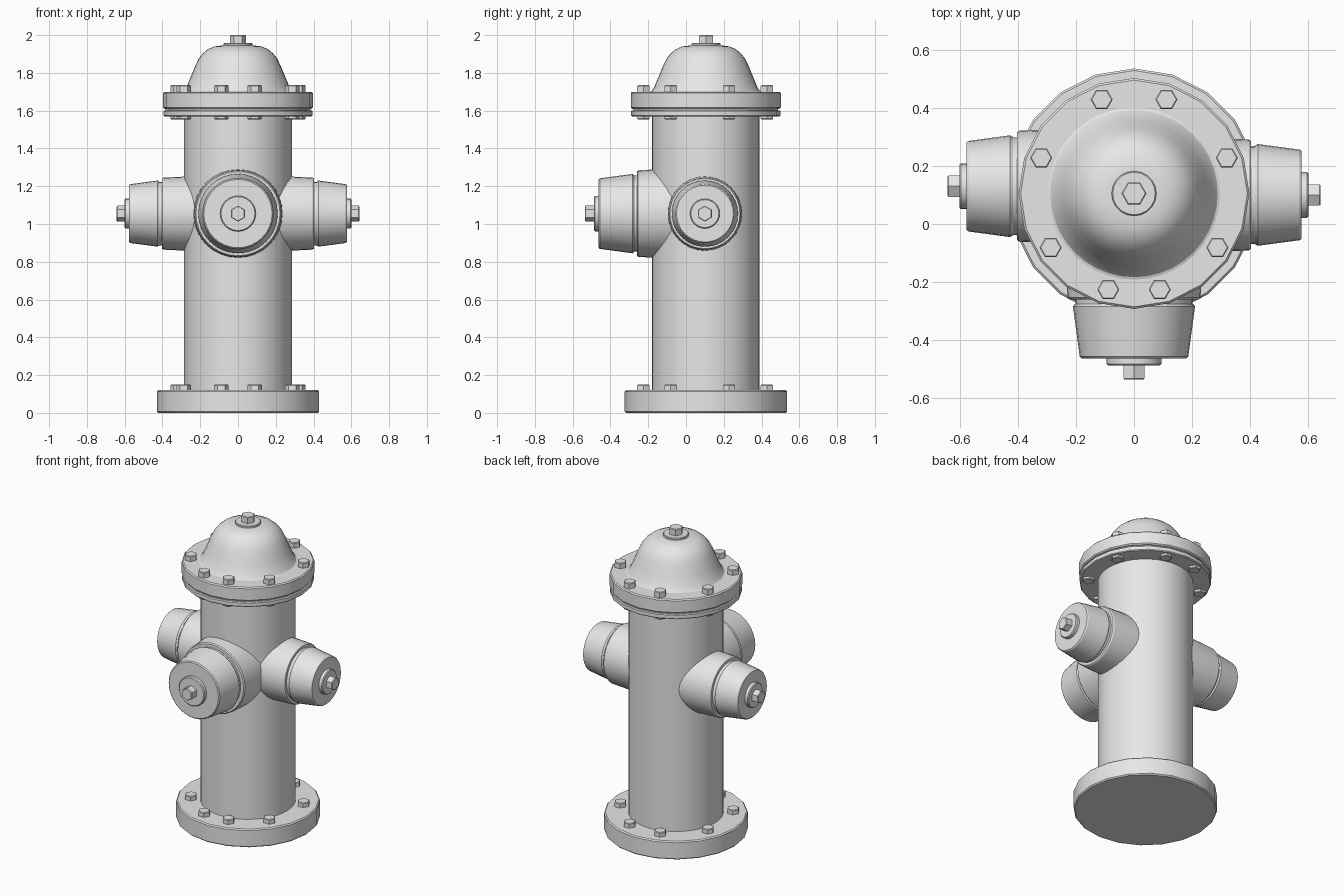
import bpy, bmesh, math
from mathutils import Vector

if "Cube" in bpy.data.objects:
    bpy.data.objects.remove(bpy.data.objects["Cube"])

AXIS_Y = 0.105       # centre line of the barrel
NOZZLE_Z = 1.055     # height of the outlets

grey = bpy.data.materials.new("light_grey")
grey.use_nodes = True
grey.diffuse_color = (0.8, 0.8, 0.8, 1)
grey.node_tree.nodes["Principled BSDF"].inputs["Base Color"].default_value = (0.8, 0.8, 0.8, 1)


def lathe(name, profile, centre=(0, AXIS_Y, 0), direction=(0, 0, 1), sides=20, start=0.0):
    """Turn a (radius, height) profile about an axis and close both ends."""
    bm = bmesh.new()
    rings = []
    for r, h in profile:
        angles = [start + math.tau * i / sides for i in range(sides)]
        rings.append([bm.verts.new((r * math.cos(a), r * math.sin(a), h)) for a in angles])
    for low, high in zip(rings, rings[1:]):
        for i in range(sides):
            j = (i + 1) % sides
            bm.faces.new((low[i], low[j], high[j], high[i]))
    bm.faces.new(rings[0][::-1])
    bm.faces.new(rings[-1])
    bmesh.ops.recalc_face_normals(bm, faces=bm.faces)
    mesh = bpy.data.meshes.new(name)
    bm.to_mesh(mesh)
    bm.free()
    for p in mesh.polygons:
        p.use_smooth = True
    mesh.set_sharp_from_angle(angle=math.radians(32))
    mesh.materials.append(grey)
    obj = bpy.data.objects.new(name, mesh)
    obj.location = centre
    if direction[2] == 0:
        obj.rotation_euler = Vector(direction).to_track_quat('Z', 'Y').to_euler()
    bpy.context.collection.objects.link(obj)
    return obj


def disc(r, low, high, c=0.007):
    """Profile of a disc with chamfered rims."""
    return [(r - c, low), (r, low + c), (r, high - c), (r - c, high)]


# Barrel and flanges
lathe("base_flange", disc(0.43, 0, 0.12))
lathe("barrel", [(0.285, 0.1), (0.285, 1.6)], sides=40)
lathe("barrel_flange", disc(0.395, 1.57, 1.602, 0.005))
lathe("flange_gasket", [(0.383, 1.598), (0.383, 1.615)])
lathe("bonnet_flange", disc(0.397, 1.61, 1.70))

# Domed bonnet with its operating nut
lathe("bonnet", [(0.31, 1.695), (0.288, 1.703), (0.275, 1.72), (0.25, 1.78), (0.225, 1.84),
                 (0.208, 1.875), (0.187, 1.902), (0.16, 1.925), (0.125, 1.94),
                 (0.085, 1.945), (0.03, 1.946)], sides=40)
lathe("bonnet_washer", disc(0.077, 1.94, 1.958, 0.004))
lathe("bonnet_nut", disc(0.043, 1.95, 2.0, 0.004), sides=6)


# Outlets: flared collar, groove, tapered cap, washer and hex nut
def outlet(side, direction, y, radius, collar_end, cap_end, tip):
    r, e = radius, collar_end
    centre = (0, y, NOZZLE_Z)
    lathe(side + "_outlet_collar",
          [(r * 1.13, 0.12), (r * 1.12, e - 0.12), (r * 1.09, e - 0.007), (r * 1.06, e)],
          centre, direction, 32)
    lathe(side + "_outlet_groove", [(r * 0.96, e - 0.02), (r * 0.96, e + 0.03)],
          centre, direction, 32)
    lathe(side + "_outlet_cap",
          [(r * 0.97, e + 0.015), (r, e + 0.024), (r * 0.89, cap_end - 0.006), (r * 0.86, cap_end)],
          centre, direction, 32)
    lathe(side + "_outlet_washer", disc(r * 0.45, cap_end - 0.01, cap_end + 0.024, 0.005),
          centre, direction, 24)
    lathe(side + "_outlet_nut", disc(0.042, cap_end, tip, 0.004),
          centre, direction, 6, math.pi / 2)


outlet("left", (1, 0, 0), 0.10, 0.175, 0.402, 0.576, 0.642)
outlet("right", (-1, 0, 0), 0.13, 0.175, 0.402, 0.576, 0.642)
outlet("front", (0, -1, 0), AXIS_Y, 0.21, 0.365, 0.567, 0.64)

# Flange bolts, mirrored left to right
for level, low, high in (("base", 0.11, 0.15), ("bonnet", 1.69, 1.735), ("under_flange", 1.554, 1.58)):
    for degrees in (71, 21, -33, -75):
        a = math.radians(degrees)
        for side, sign in (("left", 1), ("right", -1)):
            x, y = sign * 0.342 * math.cos(a), 0.342 * math.sin(a)
            lathe(f"{level}_bolt_{side}", disc(0.038, low, high, 0.004), (x, AXIS_Y + y, 0), sides=6)
